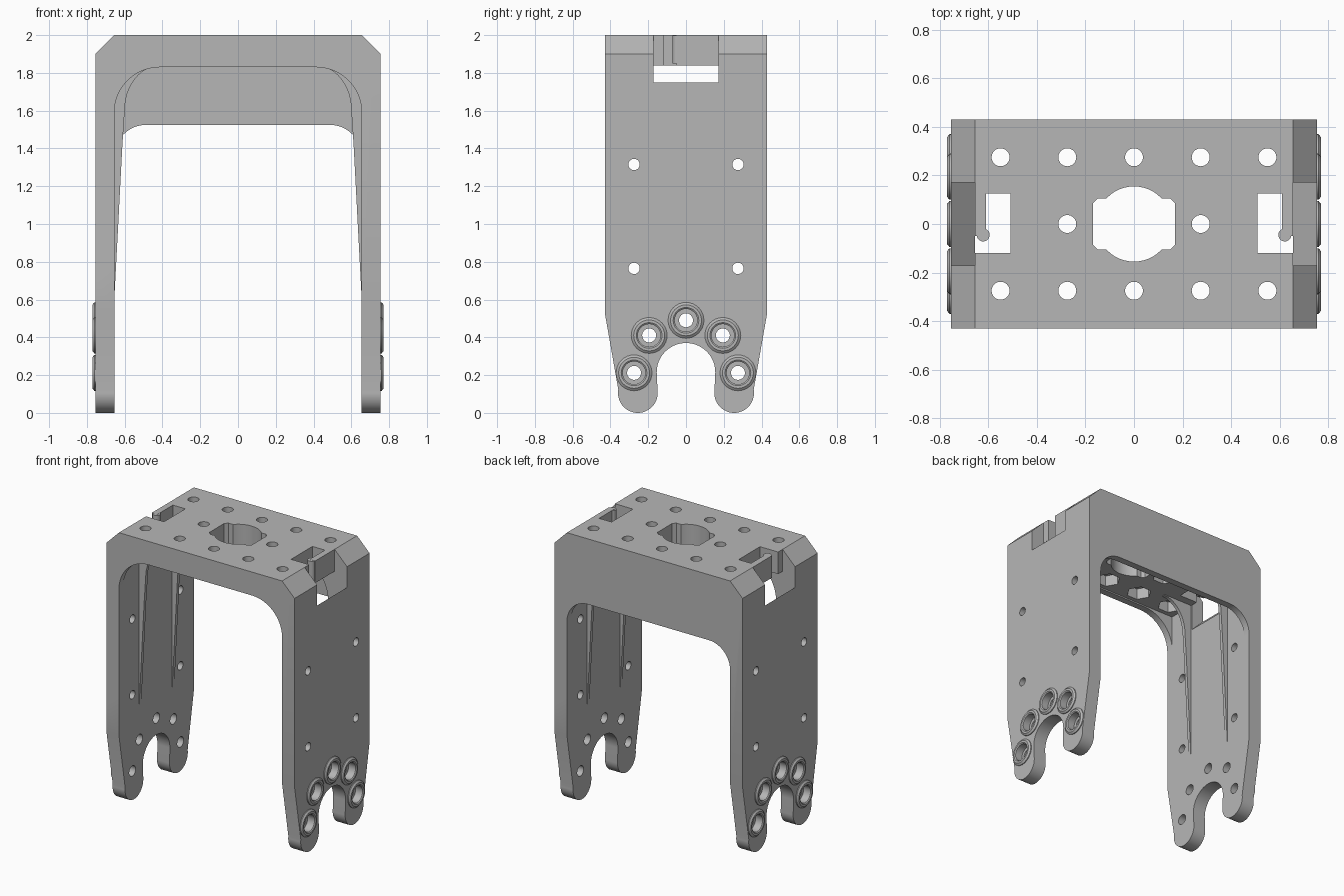
import bpy, bmesh, math
from mathutils import Matrix, Vector

if "Cube" in bpy.data.objects:
    bpy.data.objects.remove(bpy.data.objects["Cube"])

grey = bpy.data.materials.new("plain_grey")
grey.use_nodes = True
grey.diffuse_color = (0.47, 0.47, 0.47, 1)
grey.node_tree.nodes["Principled BSDF"].inputs["Base Color"].default_value = grey.diffuse_color

TO_3D = {
    "x": lambda a, b, d: (d, a, b),
    "y": lambda a, b, d: (a, d, b),
    "z": lambda a, b, d: (a, b, d),
}


def add_object(name, bm):
    bmesh.ops.recalc_face_normals(bm, faces=bm.faces)
    mesh = bpy.data.meshes.new(name)
    bm.to_mesh(mesh)
    bm.free()
    mesh.materials.append(grey)
    obj = bpy.data.objects.new(name, mesh)
    bpy.context.collection.objects.link(obj)
    return obj


def prism(name, outline, axis, lo, hi):
    """Extrude a flat outline along an axis."""
    bm = bmesh.new()
    verts = [bm.verts.new(TO_3D[axis](a, b, lo)) for a, b in outline]
    face = bm.faces.new(verts)
    new = bmesh.ops.extrude_face_region(bm, geom=[face])["geom"]
    move = Vector(TO_3D[axis](0, 0, hi - lo))
    bmesh.ops.translate(bm, vec=move, verts=[v for v in new if isinstance(v, bmesh.types.BMVert)])
    return add_object(name, bm)


def arc(cx, cy, rx, ry, start, end, n=12):
    angles = [math.radians(start + (end - start) * i / n) for i in range(n + 1)]
    return [(cx + rx * math.cos(t), cy + ry * math.sin(t)) for t in angles]


def disc(a, b, r, n=32):
    return arc(a, b, r, r, 0, 360, n)[:-1]


def box(a0, a1, b0, b1):
    return [(a0, b0), (a1, b0), (a1, b1), (a0, b1)]


def mirrored(half):
    """Close a right-hand half outline with its reflection."""
    return half + [(-a, b) for a, b in reversed(half) if abs(a) > 1e-5]


def combine(target, other, operation):
    """Apply a boolean and discard the helper."""
    mod = target.modifiers.new("bool", "BOOLEAN")
    mod.operation, mod.solver, mod.object = operation, "EXACT", other
    bpy.context.view_layer.update()
    graph = bpy.context.evaluated_depsgraph_get()
    mesh = bpy.data.meshes.new_from_object(target.evaluated_get(graph))
    target.modifiers.clear()
    target.data = mesh
    bpy.data.objects.remove(other)


def cut(target, outline, axis, lo, hi):
    cutter = prism("cutter", outline, axis, lo, hi)
    cutter.hide_render = True
    combine(target, cutter, "DIFFERENCE")


OUT, IN, DEPTH, UNDER = 0.755, 0.655, 0.43, 1.84

# Channel frame: two legs and a chamfered top
frame = prism("bracket_frame", mirrored([(0.655, 2), (OUT, 1.9), (OUT, 0), (IN, 0), (IN, UNDER)]),
              "y", -DEPTH, DEPTH)

# Leg outline: tapered foot with two lobes around a round notch
leg_half = [(0.5, 2.1), (0.5, 1.9), (DEPTH, 1.9), (DEPTH, 0.53)]
leg_half = [(DEPTH, 2.1), (DEPTH, 0.53)]
leg_half += arc(0.255, 0.105, 0.105, 0.105, 10, -180, 20)
leg_half += arc(0, 0.215, 0.155, 0.155, 0, 90, 14)
combine(frame, prism("leg_outline", mirrored(leg_half), "x", -1, 1), "INTERSECT")

# Shallow front flange and deep back flange with rounded corners
for name, z, r, y0, y1 in (("front_flange", 1.83, 0.24, -DEPTH, -0.38),
                           ("back_flange", 1.525, 0.17, 0.38, DEPTH)):
    half = [(0.7, 1.9), (0.7, z - r)] + arc(IN - r, z - r, r, r, 0, 90)
    combine(frame, prism(name, mirrored(half), "y", y0, y1), "UNION")

# Thin tapering ribs inside both legs
rib = [(0.68, 1.9), (0.68, 0.6), (IN, 0.6), (0.612, 1.42)]
rib += arc(0.42, 1.6, 0.18, 0.235, 0, 90) + [(0.42, 1.9)]
for side in (-1, 1):
    for y in (-0.19, 0.19):
        outline = [(side * a, b) for a, b in rib]
        combine(frame, prism("rib", outline, "y", y - 0.012, y + 0.012), "UNION")

# Top screw holes with hexagonal nut pockets below
spots = [(x, y) for x in (-0.55, -0.275, 0, 0.275, 0.55) for y in (-0.275, 0.275)]
spots += [(-0.275, 0), (0.275, 0)]
for x, y in spots:
    cut(frame, disc(x, y, 0.037), "z", 1.7, 2.1)
    cut(frame, disc(x, y, 0.085, 6), "z", 1.7, 1.92)

# Central opening: circle joined to a wide slot
cut(frame, disc(0, 0, 0.155, 48), "z", 1.7, 2.1)
c = 0.02
slot = mirrored([(0.17 - c, -0.105), (0.17, -0.105 + c), (0.17, 0.105 - c), (0.17 - c, 0.105)])
cut(frame, slot, "z", 1.7, 2.1)

# Cable windows with a hooked bar, and sloped slots through the leg tops
for side in (-1, 1):
    window = [(0.51, -0.12), (0.7, -0.12), (0.7, -0.05), (0.61, -0.05), (0.61, 0.125), (0.51, 0.125)]
    cut(frame, [(side * a, b) for a, b in window], "z", 1.7, 2.1)
    notch = [(IN, 2.1), (IN, 1.65), (OUT, 1.75), (0.9, 1.75), (0.9, 2.1)]
    cut(frame, [(side * a, b) for a, b in notch], "y", -0.172, 0.172)
    prism("hook_tip", disc(side * 0.622, -0.045, 0.027, 20), "z", UNDER + 0.01, 1.999)

# Leg screw holes
for y in (-0.275, 0.275):
    for z in (0.765, 1.315):
        cut(frame, disc(y, z, 0.03), "x", -1, 1)

# Arc of horn mounting holes with raised rims
mounts = [(-0.275, 0.212), (-0.195, 0.41), (0, 0.49), (0.195, 0.41), (0.275, 0.212)]
rim = [(0.06, -0.01), (0.06, 0.01), (0.068, 0.016), (0.082, 0.016), (0.095, 0.006), (0.095, -0.01)]
for y, z in mounts:
    cut(frame, disc(y, z, 0.037), "x", -1, 1)
    for side in (-1, 1):
        cut(frame, disc(y, z, 0.06), "x", side * 0.71, side * 0.8)
        bm = bmesh.new()
        ring = [bm.verts.new((d, r, 0)) for r, d in rim]
        edges = [bm.edges.new((ring[i - 1], ring[i])) for i in range(len(ring))]
        bmesh.ops.spin(bm, geom=ring + edges, cent=(0, 0, 0), axis=(1, 0, 0),
                       angle=math.tau, steps=32, use_merge=True)
        bmesh.ops.remove_doubles(bm, verts=bm.verts, dist=0.0001)
        bmesh.ops.transform(bm, verts=bm.verts,
                            matrix=Matrix.Translation((side * OUT, y, z)) @ Matrix.Diagonal((side, 1, 1, 1)))
        add_object("mount_rim", bm)

# Smooth the round surfaces, keep edges crisp
for obj in bpy.context.scene.objects:
    obj.select_set(obj.type == "MESH")
bpy.context.view_layer.objects.active = frame
bpy.ops.object.shade_smooth_by_angle(angle=math.radians(25))
